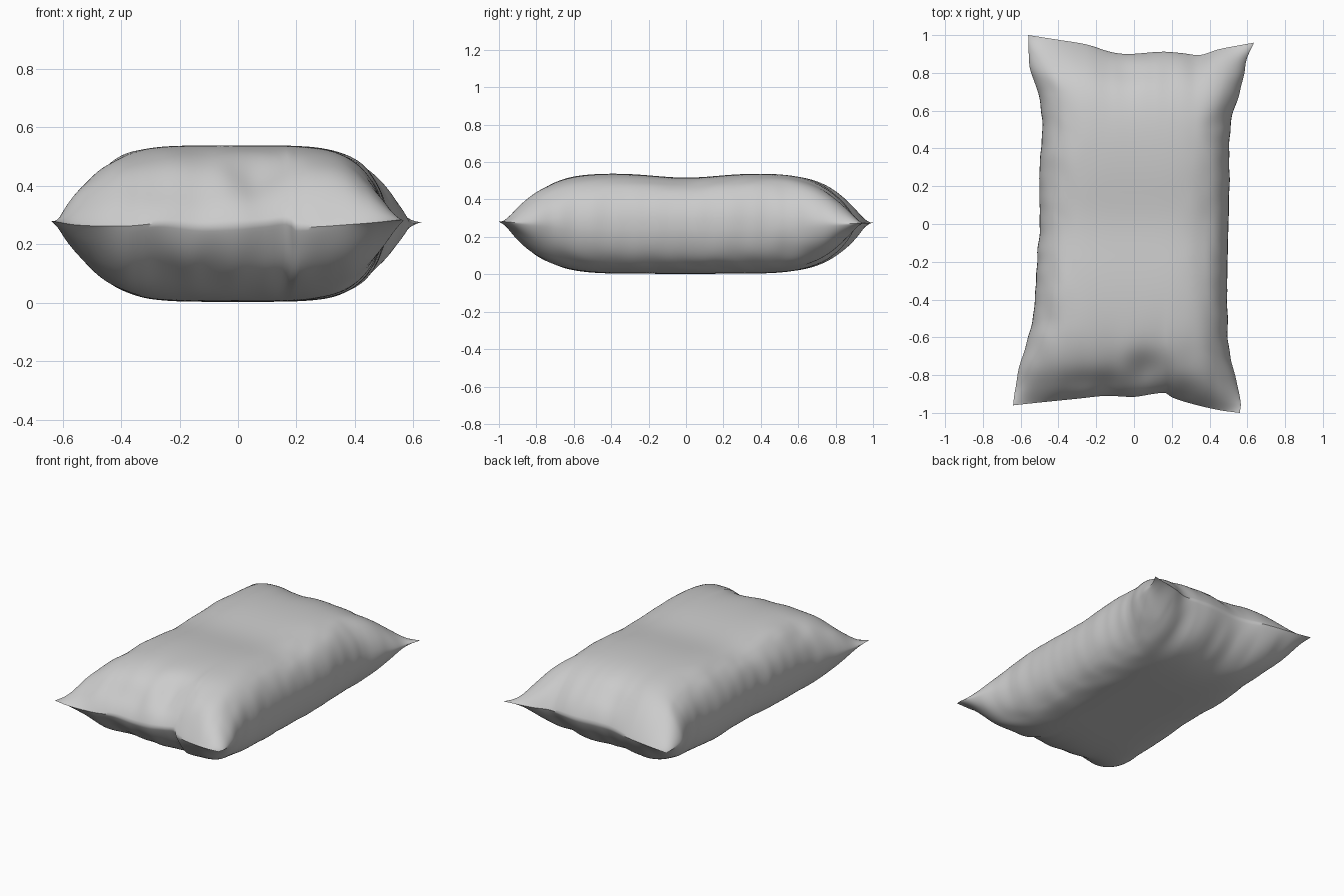
import bpy, bmesh, math
from mathutils import Vector, noise

if "Cube" in bpy.data.objects:
    bpy.data.objects.remove(bpy.data.objects["Cube"])

NU, NV = 110, 160

# Seam outline seen from above: (position along the edge, offset)
LEFT = [(-.96, -.64), (-.88, -.63), (-.75, -.605), (-.6, -.56), (-.5, -.535), (-.3, -.52),
        (0, -.50), (.3, -.50), (.55, -.485), (.7, -.51), (.82, -.55), (1, -.56)]
RIGHT = [(-1, .56), (-.95, .565), (-.82, .54), (-.68, .505), (-.5, .495), (-.2, .495),
         (.2, .505), (.52, .51), (.65, .545), (.78, .58), (.88, .60), (.96, .635)]
FRONT = [(-.64, -.96), (-.5, -.945), (-.3, -.925), (-.15, -.91), (0, -.915), (.10, -.90),
         (.17, -.895), (.195, -.915), (.3, -.95), (.45, -.985), (.56, -1)]
BACK = [(-.56, 1), (-.4, .975), (-.25, .95), (-.12, .91), (-.03, .90), (.15, .912),
        (.25, .905), (.35, .895), (.45, .925), (.635, .96)]
# Height of the front seam by x
FRONT_Z = [(-.64, .276), (-.55, .264), (-.38, .262), (-.25, .272), (-.12, .26), (0, .266),
           (.1, .275), (.175, .282), (.195, .26), (.4, .268), (.56, .28)]


def curve(pts, t):
    """Smooth interpolation through points."""
    n = len(pts)
    t = min(max(t, pts[0][0]), pts[-1][0])
    i = 0
    while i < n - 2 and t > pts[i + 1][0]:
        i += 1

    def slope(k):
        a, b = pts[max(k - 1, 0)], pts[min(k + 1, n - 1)]
        return (b[1] - a[1]) / (b[0] - a[0])
    (x0, y0), (x1, y1) = pts[i], pts[i + 1]
    d = x1 - x0
    s = (t - x0) / d
    return ((2*s**3 - 3*s*s + 1) * y0 + (s**3 - 2*s*s + s) * d * slope(i)
            + (3*s*s - 2*s**3) * y1 + (s**3 - s*s) * d * slope(i + 1))


def edge_point(pts, s, along_x):
    t = pts[0][0] + (pts[-1][0] - pts[0][0]) * s
    o = curve(pts, t)
    return Vector((t, o)) if along_x else Vector((o, t))


def outline(s, t):
    """Blend the four seam curves into a sheet."""
    f, b = edge_point(FRONT, s, True), edge_point(BACK, s, True)
    l, r = edge_point(LEFT, t, False), edge_point(RIGHT, t, False)
    c00, c10 = Vector((-.64, -.96)), Vector((.56, -1))
    c01, c11 = Vector((-.56, 1)), Vector((.635, .96))
    return (f*(1-t) + b*t + l*(1-s) + r*s
            - (c00*(1-s)*(1-t) + c10*s*(1-t) + c01*(1-s)*t + c11*s*t))


def bump(x, y, cx, cy, rx, ry):
    return math.exp(-((x - cx) / rx)**2 - ((y - cy) / ry)**2)


def point(u, v, side):
    p = outline((u + 1) / 2, (v + 1) / 2)
    x, y = p
    au, av = abs(u), abs(v)
    # Puffed height: boxy long sides, pinched ends
    f = max(0, 1 - av**5.8)**(.83 + .4 * au**2)
    g = max(0, 1 - au**4.7)**(.5 + .38 * av**4)
    h = .269 * f * g
    # Folds running in from the seams
    wu = au**5 * (1 - au**8) * 2.2 * f
    wv = av**6 * (1 - av**10) * 2.2 * g
    k = 3 * side
    h += .012 * wu * noise.noise((y * 6 + x * 3, 5 * u, k))
    h += .018 * wv * noise.noise((x * 9, 2.5 * y, k + 7))
    if side > 0:
        h -= .024 * math.exp(-(y / .24)**2) * g
        h -= .050 * bump(x, y, .06, -.78, .11, .09) * f
        h -= .03 * bump(x, y, -.2, -.85, .25, .06) * f
        h -= .02 * bump(x, y, .0, .82, .15, .06) * f
        h += .02 * bump(x, y, .27, -.84, .07, .09) * f
    else:
        h -= .025 * bump(x, y, -.18, -.8, .12, .09) * f
        h += .02 * bump(x, y, .15, -.84, .1, .07) * f
    # Seam line height
    w = max(0, -v)**6
    zm = .272 * (1 - w) + curve(FRONT_Z, x) * w
    zm += .004 * av**8 * au**6
    zm += .012 * au**6 * (1 - av**6) * noise.noise((y * 4, u, 2))
    # Pinched ripples of the long seams
    x += .006 * au**8 * (1 - av**6) * noise.noise((y * 11, u * 3, 4))
    return Vector((x, y, max(.003, zm + side * max(h, 0))))


# Pillow: two puffed sheets welded at the seam
bm = bmesh.new()
for side in (1, -1):
    rows = []
    for j in range(NV + 1):
        a = -1 + 2 * j / NV
        v = .5 * a + .5 * math.sin(a * math.pi / 2)
        row = []
        for i in range(NU + 1):
            b = -1 + 2 * i / NU
            u = .15 * b + .85 * math.sin(b * math.pi / 2)
            row.append(bm.verts.new(point(u, v, side)))
        rows.append(row)
    for j in range(NV):
        for i in range(NU):
            q = [rows[j][i], rows[j][i+1], rows[j+1][i+1], rows[j+1][i]]
            bm.faces.new(q if side > 0 else q[::-1])
bmesh.ops.remove_doubles(bm, verts=bm.verts, dist=.0003)
bmesh.ops.recalc_face_normals(bm, faces=bm.faces)
mesh = bpy.data.meshes.new("pillow")
bm.to_mesh(mesh)
bm.free()
pillow = bpy.data.objects.new("pillow", mesh)
bpy.context.collection.objects.link(pillow)

mat = bpy.data.materials.new("light grey fabric")
mat.diffuse_color = (.6, .6, .6, 1)
mat.use_nodes = True
mat.node_tree.nodes["Principled BSDF"].inputs["Base Color"].default_value = mat.diffuse_color
mesh.materials.append(mat)

bpy.context.view_layer.objects.active = pillow
pillow.select_set(True)
bpy.ops.object.shade_smooth_by_angle(angle=math.radians(50))
